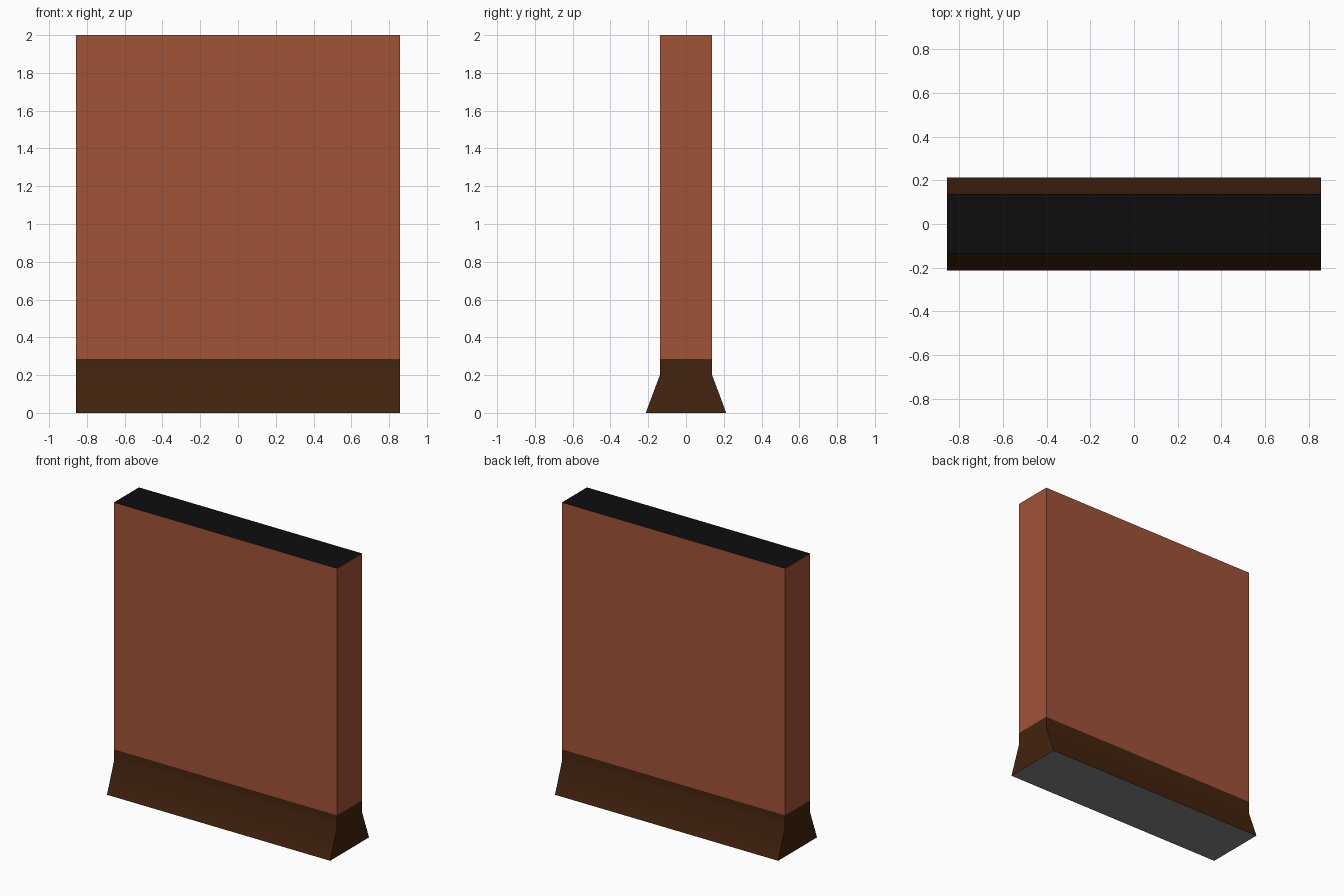
import bpy, bmesh, math

if "Cube" in bpy.data.objects:
    bpy.data.objects.remove(bpy.data.objects["Cube"])

HALF_WIDTH = 0.857


def srgb(r, g, b):
    def lin(c):
        c /= 255
        return c / 12.92 if c <= 0.04045 else ((c + 0.055) / 1.055) ** 2.4
    return (lin(r), lin(g), lin(b), 1)


def material(name, rgb):
    m = bpy.data.materials.new(name)
    m.diffuse_color = srgb(*rgb)
    m.use_nodes = True
    m.node_tree.nodes["Principled BSDF"].inputs["Base Color"].default_value = m.diffuse_color
    return m


brick = material("terracotta", (160, 83, 55))
brown = material("dark brown", (67, 35, 14))
black = material("black", (13, 13, 13))
grey = material("grey", (134, 134, 134))


def loft(name, rings, side, cap, cap_ring):
    """Stack rectangles (half depth, z) into a shell, capped at one end only."""
    bm = bmesh.new()
    loops = []
    for d, z in rings:
        corners = ((-1, -1), (1, -1), (1, 1), (-1, 1))
        loops.append([bm.verts.new((sx * HALF_WIDTH, sy * d, z)) for sx, sy in corners])
    for lo, hi in zip(loops, loops[1:]):
        for i in range(4):
            j = (i + 1) % 4
            bm.faces.new((lo[i], lo[j], hi[j], hi[i]))
    ring = loops[cap_ring]
    end = bm.faces.new(ring if cap_ring else ring[::-1])
    end.material_index = 1
    me = bpy.data.meshes.new(name)
    bm.to_mesh(me)
    bm.free()
    me.materials.append(side)
    me.materials.append(cap)
    ob = bpy.data.objects.new(name, me)
    bpy.context.collection.objects.link(ob)
    # soft crease where the skirting flares, sharp corners elsewhere
    bpy.ops.object.select_all(action='DESELECT')
    ob.select_set(True)
    bpy.context.view_layer.objects.active = ob
    bpy.ops.object.shade_smooth_by_angle(angle=math.radians(30))
    return ob


# Flared skirting with grey underside
loft("skirting", [(0.213, 0), (0.137, 0.203), (0.137, 0.286)], brown, grey, 0)
# Plain wall slab with black top
loft("wall", [(0.137, 0.286), (0.137, 2)], brick, black, 1)
